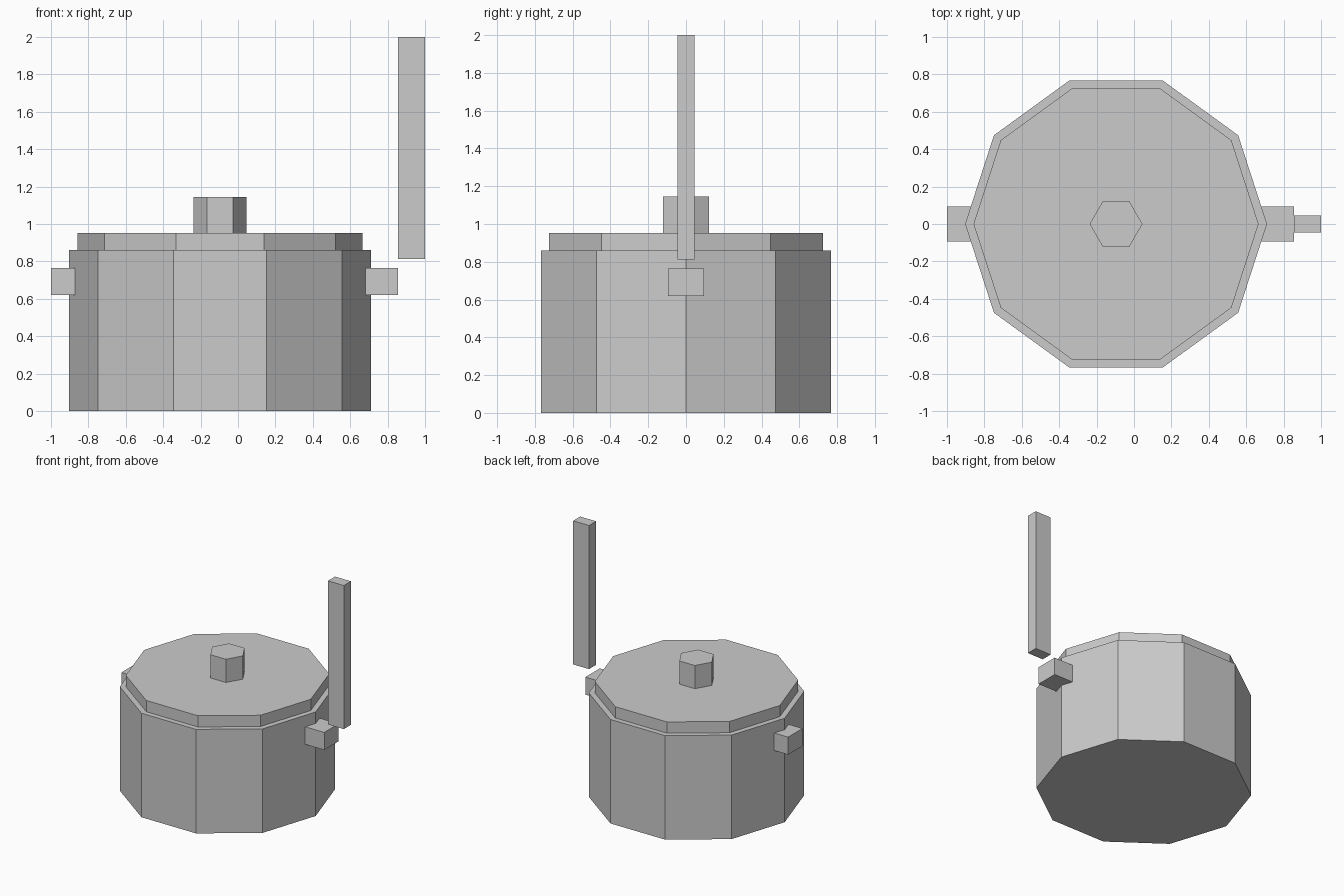
import bpy
from math import pi

cube = bpy.data.objects.get("Cube")
if cube:
    bpy.data.objects.remove(cube, do_unlink=True)

GREY = (0.6, 0.6, 0.6, 1.0)
metal = bpy.data.materials.new("plain_grey")
metal.use_nodes = True
metal.diffuse_color = GREY
metal.node_tree.nodes["Principled BSDF"].inputs["Base Color"].default_value = GREY

POT_X = -0.096


def finish(obj, name):
    obj.name = name
    obj.data.materials.append(metal)


def prism(name, sides, radius, bottom, top):
    """Upright prism on the pot axis with one corner on +x."""
    bpy.ops.mesh.primitive_cylinder_add(
        vertices=sides, radius=radius, depth=top - bottom,
        location=(POT_X, 0, (bottom + top) / 2), rotation=(0, 0, pi / 2))
    finish(bpy.context.object, name)


def block(name, x0, x1, half_y, z0, z1):
    """Box centred on y = 0."""
    bpy.ops.mesh.primitive_cube_add(
        size=1, location=((x0 + x1) / 2, 0, (z0 + z1) / 2))
    obj = bpy.context.object
    obj.scale = (x1 - x0, 2 * half_y, z1 - z0)
    bpy.ops.object.transform_apply(location=False, rotation=False, scale=True)
    finish(obj, name)


# Pot, lid and knob
prism("pot_body", 10, 0.807, 0, 0.86)
prism("lid", 10, 0.762, 0.86, 0.953)
prism("lid_knob", 6, 0.141, 0.953, 1.145)

# Side handles, sunk into the wall
block("right_handle", -1.0, -0.81, 0.094, 0.62, 0.765)
block("left_handle", 0.665, 0.855, 0.094, 0.62, 0.765)

# Upright bar beside the pot
block("upright_bar", 0.855, 1.0, 0.046, 0.813, 2.0)
